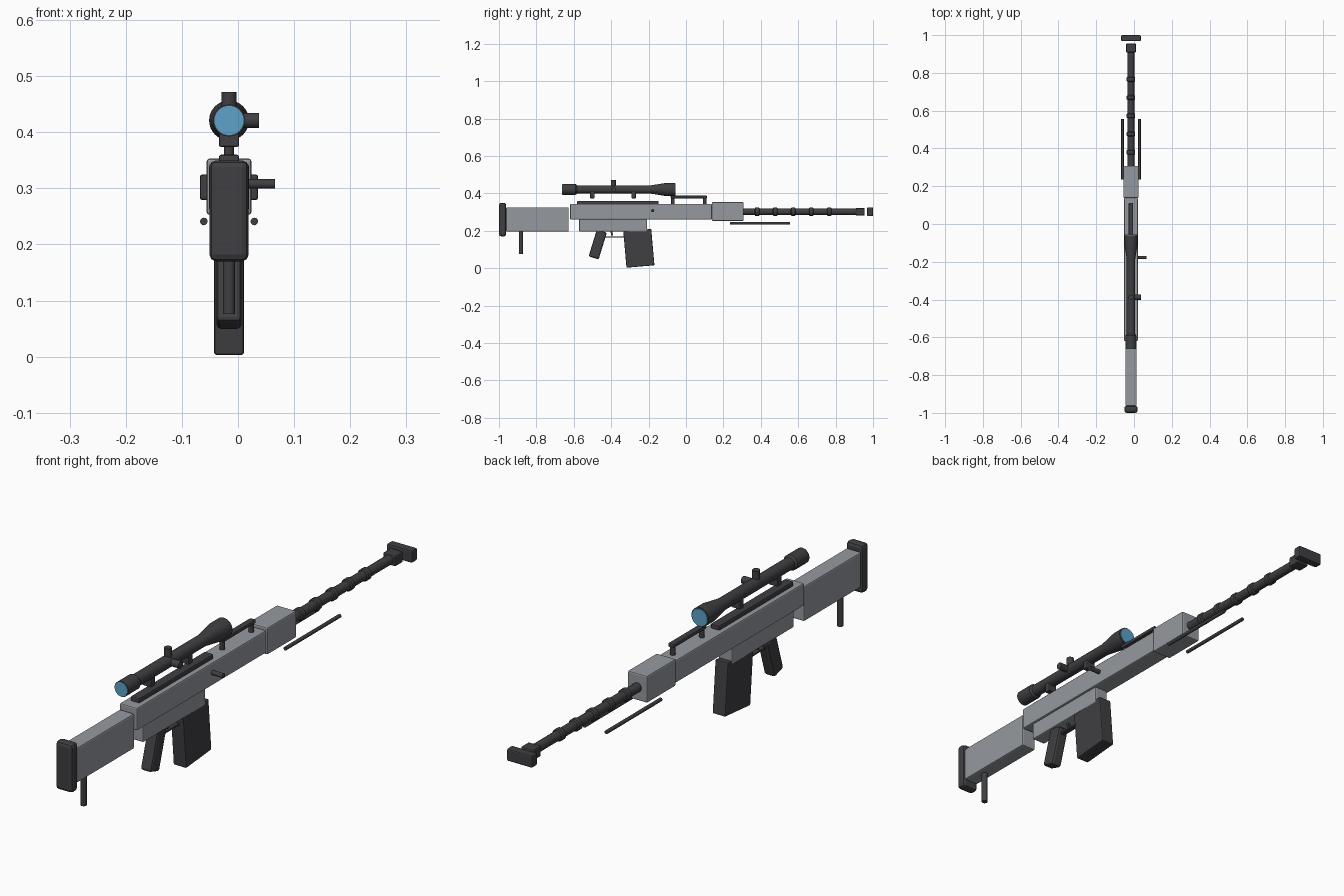
import bpy, bmesh, math
from mathutils import Matrix, Vector

if "Cube" in bpy.data.objects:
    bpy.data.objects.remove(bpy.data.objects["Cube"])

CX = -0.016        # centre line of the rifle
BORE_Z = 0.302     # barrel axis height
SCOPE_Z = 0.421    # scope axis height


def material(name, rgb):
    m = bpy.data.materials.new(name)
    m.use_nodes = True
    m.diffuse_color = (*rgb, 1)
    m.node_tree.nodes["Principled BSDF"].inputs["Base Color"].default_value = (*rgb, 1)
    return m


DARK = material("dark metal", (0.05, 0.05, 0.055))
GREY = material("grey body", (0.30, 0.32, 0.345))
BLUE = material("lens blue", (0.11, 0.37, 0.58))


def finish(name, bm, mat, smooth=False):
    bmesh.ops.recalc_face_normals(bm, faces=bm.faces)
    mesh = bpy.data.meshes.new(name)
    bm.to_mesh(mesh)
    bm.free()
    mesh.materials.append(mat)
    ob = bpy.data.objects.new(name, mesh)
    bpy.context.collection.objects.link(ob)
    if smooth:
        bpy.ops.object.select_all(action='DESELECT')
        ob.select_set(True)
        bpy.context.view_layer.objects.active = ob
        bpy.ops.object.shade_smooth_by_angle(angle=math.radians(35))
    return ob


def box(name, mat, width, y, z, bevel=0.005, tilt=0):
    """Bevelled box on the centre line; y and z are (low, high) ranges."""
    bm = bmesh.new()
    bmesh.ops.create_cube(bm, size=1)
    size = (width, y[1] - y[0], z[1] - z[0])
    bmesh.ops.scale(bm, vec=size, verts=bm.verts)
    if bevel:
        bmesh.ops.bevel(bm, geom=bm.edges[:], offset=bevel, segments=2,
                        profile=0.5, affect='EDGES')
    centre = Vector((CX, sum(y) / 2, sum(z) / 2))
    bm.transform(Matrix.Translation(centre) @ Matrix.Rotation(math.radians(tilt), 4, 'X'))
    return finish(name, bm, mat)


def rod(name, mat, start, end, radius, sides=24):
    a, b = Vector(start), Vector(end)
    bm = bmesh.new()
    bmesh.ops.create_cone(bm, cap_ends=True, segments=sides, radius1=radius,
                          radius2=radius, depth=(b - a).length)
    turn = (b - a).to_track_quat('Z', 'Y').to_matrix().to_4x4()
    bm.transform(Matrix.Translation((a + b) / 2) @ turn)
    return finish(name, bm, mat, True)


def lathe(name, mat, profile, z, sides=32):
    """Closed turned part along y from (y, radius) pairs."""
    bm = bmesh.new()
    rings = []
    for y, r in profile:
        angles = [2 * math.pi * i / sides for i in range(sides)]
        rings.append([bm.verts.new((CX + r * math.cos(t), y, z + r * math.sin(t)))
                      for t in angles])
    for a, b in zip(rings, rings[1:]):
        for i in range(sides):
            j = (i + 1) % sides
            bm.faces.new((a[i], a[j], b[j], b[i]))
    bm.faces.new(rings[0])
    bm.faces.new(rings[-1])
    return finish(name, bm, mat, True)


# Stock and receiver
box("butt_pad", DARK, 0.07, (-1.0, -0.962), (0.17, 0.35), 0.012)
box("stock", GREY, 0.06, (-0.962, -0.627), (0.196, 0.326))
box("upper_receiver", GREY, 0.072, (-0.62, 0.138), (0.26, 0.344))
box("lower_receiver", GREY, 0.056, (-0.572, -0.208), (0.196, 0.264))
box("handguard", GREY, 0.08, (0.138, 0.308), (0.253, 0.353))
rod("rear_monopod", DARK, (CX, -0.882, 0.076), (CX, -0.882, 0.2), 0.011)

# Grip, trigger and magazine
box("pistol_grip", DARK, 0.044, (-0.5, -0.444), (0.052, 0.202), 0.008, -17)
box("magazine", DARK, 0.053, (-0.327, -0.177), (0.009, 0.204), 0.004, 5)
box("trigger_guard", DARK, 0.018, (-0.45, -0.325), (0.165, 0.171), 0)
box("trigger", DARK, 0.01, (-0.402, -0.392), (0.174, 0.2), 0.002, 10)

# Barrel with raised rings and a muzzle brake
rod("barrel", DARK, (CX, 0.3, BORE_Z), (CX, 0.92, BORE_Z), 0.0175)
for i in range(5):
    y = 0.38 + i * 0.0965
    lathe("barrel_ring", DARK, [(y - 0.013, 0.018), (y - 0.009, 0.0225),
                                (y + 0.009, 0.0225), (y + 0.013, 0.018)], BORE_Z)
box("muzzle_collar", DARK, 0.052, (0.908, 0.955), (0.282, 0.322), 0.005)
box("muzzle_brake", DARK, 0.104, (0.968, 1.0), (0.279, 0.325), 0.005)

# Folded bipod legs
for side, name in ((1, "left_bipod_leg"), (-1, "right_bipod_leg")):
    x = CX + side * 0.045
    rod(name, DARK, (x, 0.235, 0.241), (x, 0.555, 0.241), 0.0068, 12)

# Rail, carry handle and bolt handle
box("top_rail", DARK, 0.036, (-0.582, -0.146), (0.34, 0.36), 0.004)
box("carry_handle", DARK, 0.024, (-0.082, 0.112), (0.374, 0.388), 0.004)
for y in (-0.07, 0.1):
    rod("carry_handle_post", DARK, (CX, y, 0.335), (CX, y, 0.382), 0.009, 16)
rod("bolt_handle", DARK, (CX, -0.178, 0.308), (0.066, -0.178, 0.308), 0.0085, 16)

# Scope with turrets, mounts and lenses
lathe("scope_body", DARK, [(-0.66, 0.0285), (-0.59, 0.0285), (-0.582, 0.0225),
                           (-0.185, 0.0225), (-0.105, 0.0355), (-0.06, 0.0355)], SCOPE_Z)
for y in (-0.5, -0.28):
    box("scope_mount", DARK, 0.036, (y - 0.012, y + 0.012), (0.374, 0.415), 0.003)
rod("top_turret", DARK, (CX, -0.388, SCOPE_Z), (CX, -0.388, 0.472), 0.0135)
rod("side_turret", DARK, (CX, -0.388, SCOPE_Z), (0.037, -0.388, SCOPE_Z), 0.0135)
rod("rear_lens", BLUE, (CX, -0.662, SCOPE_Z), (CX, -0.655, SCOPE_Z), 0.026, 32)
rod("front_lens", BLUE, (CX, -0.063, SCOPE_Z), (CX, -0.056, SCOPE_Z), 0.032, 32)
